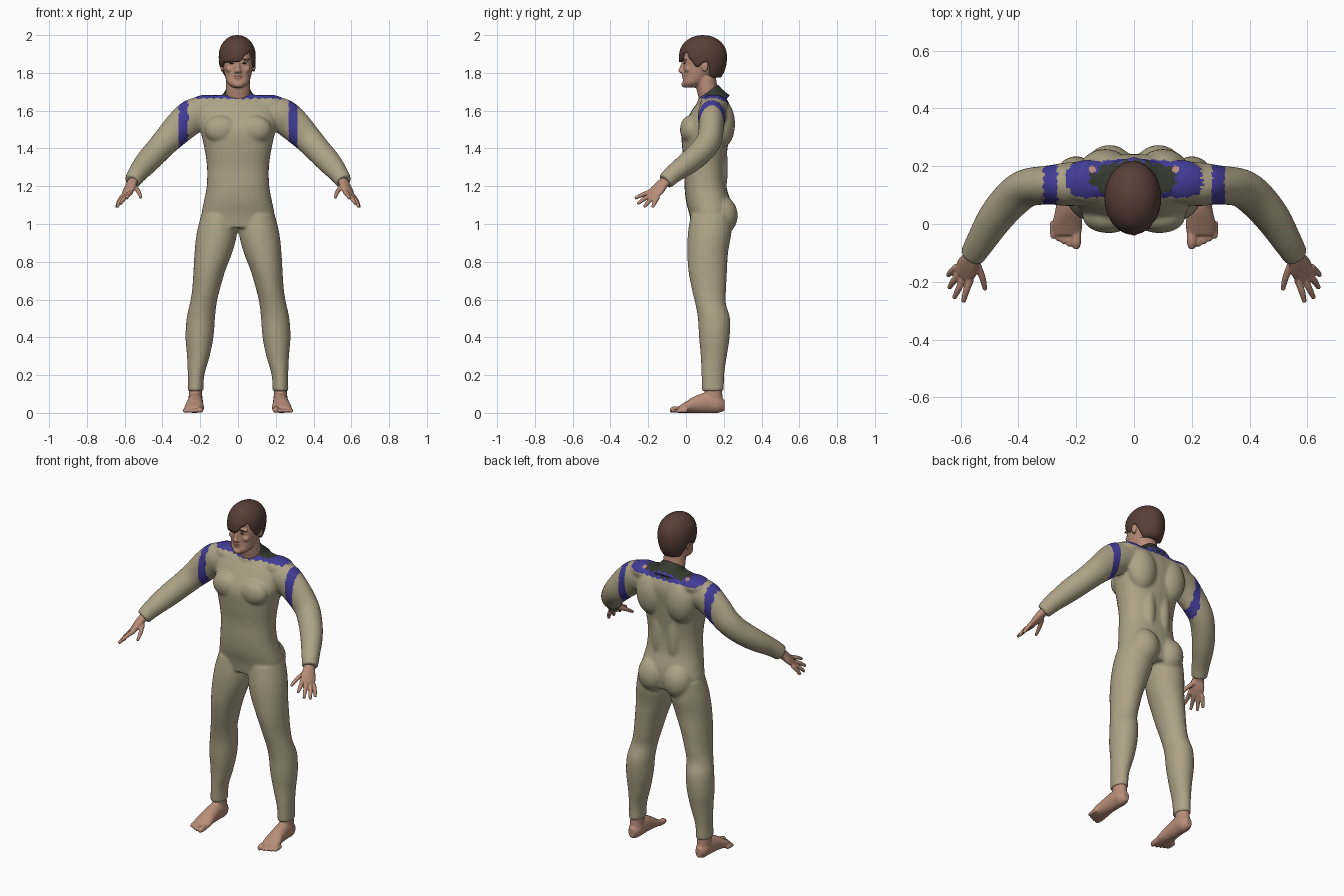
import bpy, bmesh, math
from mathutils import Vector, Matrix

cube = bpy.data.objects.get("Cube")
if cube:
    bpy.data.objects.remove(cube)

X, Y, Z = Vector((1, 0, 0)), Vector((0, 1, 0)), Vector((0, 0, 1))


def material(name, rgb):
    m = bpy.data.materials.new(name)
    m.use_nodes = True
    m.diffuse_color = (*rgb, 1)
    m.node_tree.nodes["Principled BSDF"].inputs["Base Color"].default_value = (*rgb, 1)
    return m


TAN = material("suit tan", (0.42, 0.365, 0.24))
BLUE = material("trim blue", (0.055, 0.045, 0.31))
GREEN = material("collar dark green", (0.036, 0.042, 0.028))
SKIN = material("skin", (0.48, 0.265, 0.19))
HAIR = material("hair brown", (0.1, 0.05, 0.038))
LIP = material("lip", (0.36, 0.17, 0.13))


def spline(rings, steps=4):
    """Smooth in-between rings through the given ones."""
    r = [Vector(q) for q in rings]
    out = []
    for i in range(len(r) - 1):
        p0, p1, p2, p3 = r[max(i - 1, 0)], r[i], r[i + 1], r[min(i + 2, len(r) - 1)]
        for k in range(steps):
            t = k / steps
            out.append(p1 + (p2 - p0) * (t / 2) + (p0 * 2 - p1 * 5 + p2 * 4 - p3) * (t * t / 2)
                       + (p1 * 3 - p0 - p2 * 3 + p3) * (t ** 3 / 2))
    return out + [r[-1]]


def loft(bm, rings, side=X, axis=None, s=1, power=2.0, n=28):
    """Closed tube through rings (x, y, z, half width, half depth); s=-1 mirrors it."""
    rings = spline(rings)
    pts = [Vector(q[:3]) for q in rings]
    rows = []
    for i, q in enumerate(rings):
        t = axis or (pts[min(i + 1, len(pts) - 1)] - pts[max(i - 1, 0)])
        t = Vector(t).normalized()
        u = (side - t * side.dot(t)).normalized()
        v = t.cross(u)
        row = []
        for k in range(n):
            c, d = math.cos(math.tau * k / n), math.sin(math.tau * k / n)
            c = math.copysign(abs(c) ** (2 / power), c)
            d = math.copysign(abs(d) ** (2 / power), d)
            p = pts[i] + u * c * q[3] + v * d * q[4]
            row.append(bm.verts.new((p.x * s, p.y, p.z)))
        rows.append(row)
    for a, b in zip(rows, rows[1:]):
        for k in range(n):
            bm.faces.new((a[k], a[(k + 1) % n], b[(k + 1) % n], b[k]))
    bm.faces.new(rows[0])
    bm.faces.new(rows[-1])


def blob(bm, loc, size, s=1):
    m = Matrix.Translation((loc[0] * s, loc[1], loc[2])) @ Matrix.Diagonal((*size, 1))
    bmesh.ops.create_uvsphere(bm, u_segments=24, v_segments=14, radius=1, matrix=m)


def finish(name, bm, mats, voxel=0, smooth=0, rule=None):
    """Turn the volumes into one smooth skin and colour its faces by the rule."""
    bmesh.ops.recalc_face_normals(bm, faces=bm.faces)
    me = bpy.data.meshes.new(name)
    bm.to_mesh(me)
    bm.free()
    ob = bpy.data.objects.new(name, me)
    bpy.context.collection.objects.link(ob)
    if voxel:
        r = ob.modifiers.new("merge", 'REMESH')
        r.mode, r.voxel_size = 'VOXEL', voxel
        f = ob.modifiers.new("soften", 'SMOOTH')
        f.factor, f.iterations = 0.5, smooth
        dg = bpy.context.evaluated_depsgraph_get()
        me = bpy.data.meshes.new_from_object(ob.evaluated_get(dg))
        ob.modifiers.clear()
        ob.data = me
    me.materials.clear()
    for m in mats:
        me.materials.append(m)
    for p in me.polygons:
        p.use_smooth = True
        p.material_index = rule(p.center) if rule else 0
    return ob


# Suit: torso, muscles, collar, legs and sleeves
bm = bmesh.new()
loft(bm, [(0, .13, .98, .165, .1), (0, .13, 1.05, .192, .112), (0, .118, 1.12, .18, .118),
          (0, .103, 1.2, .166, .111), (0, .1, 1.3, .164, .109), (0, .1, 1.4, .178, .12),
          (0, .105, 1.5, .2, .128), (0, .13, 1.58, .212, .112), (0, .143, 1.64, .2, .085),
          (0, .147, 1.682, .15, .05)], axis=Z, power=2.3)
loft(bm, [(0, .165, 1.63, .115, .085), (0, .135, 1.67, .085, .072), (0, .115, 1.7, .07, .068)],
     axis=Vector((0, -.59, .81)))
for s in (1, -1):
    blob(bm, (.088, .025, 1.5), (.09, .057, .075), s)
    blob(bm, (.1, .185, 1.53), (.09, .075, .13), s)
    blob(bm, (.05, .16, 1.3), (.05, .062, .22), s)
    blob(bm, (.085, .185, 1.045), (.088, .089, .105), s)
    blob(bm, (.16, .148, 1.635), (.1, .075, .05), s)
    loft(bm, [(.1, .135, 1.05, .095, .11), (.112, .125, .95, .107, .115), (.13, .115, .85, .1, .108),
              (.152, .115, .75, .084, .102), (.17, .122, .65, .073, .09), (.184, .13, .58, .071, .081),
              (.197, .148, .5, .075, .085), (.204, .15, .4, .074, .081), (.21, .147, .3, .06, .069),
              (.222, .142, .2, .044, .06), (.225, .142, .115, .042, .058)], axis=Z, s=s)
    loft(bm, [(.13, .145, 1.585, .07, .07), (.22, .138, 1.58, .076, .09), (.29, .135, 1.53, .068, .088),
              (.37, .125, 1.45, .066, .075), (.425, .085, 1.39, .066, .068), (.48, .02, 1.33, .06, .064),
              (.53, -.06, 1.27, .05, .052), (.56, -.11, 1.225, .045, .043)], side=Y, s=s)


def suit_rule(c):
    ax = abs(c.x)
    jag = .005 * math.sin(c.x * 160) + .004 * math.sin(c.y * 230)
    if .268 < ax + jag * .6 < .314 and c.z > 1.35:
        return 1
    if c.z > 1.6 and math.hypot(ax - .145, c.y - .19) < .012:
        return 3
    if c.z > 1.655 and (c.x / .15) ** 2 + ((c.y - .155) / .065) ** 2 < 1 + jag * 20:
        return 2
    if c.z > 1.664 + jag * .6 - .35 * max(0, c.y - .16) and ax < .238 + jag:
        return 1
    return 0


finish("body_suit", bm, [TAN, BLUE, GREEN, SKIN], .008, 5, suit_rule)

# Head with neck, nose, brow, lips, chin and ears
bm = bmesh.new()
loft(bm, [(0, .022, 1.722, .03, .03), (0, .037, 1.745, .056, .055), (0, .057, 1.78, .068, .07),
          (0, .075, 1.83, .078, .089), (0, .085, 1.88, .082, .1), (0, .087, 1.93, .078, .098),
          (0, .09, 1.975, .04, .05)], axis=Z, power=2.2)
loft(bm, [(0, .135, 1.63, .066, .058), (0, .115, 1.7, .065, .056), (0, .1, 1.78, .062, .058)], axis=Z)
loft(bm, [(0, -.012, 1.862, .009, .008), (0, -.02, 1.83, .011, .013), (0, -.027, 1.808, .015, .014),
          (0, -.017, 1.797, .013, .006)], axis=Z)
blob(bm, (0, -.008, 1.738), (.024, .016, .016))
blob(bm, (0, -.012, 1.785), (.024, .011, .006))
blob(bm, (0, -.01, 1.772), (.02, .011, .006))
for s in (1, -1):
    blob(bm, (.034, -.002, 1.872), (.03, .014, .008), s)
    blob(bm, (.042, .012, 1.82), (.024, .02, .02), s)
    blob(bm, (.012, -.018, 1.805), (.009, .01, .008), s)
    blob(bm, (.084, .1, 1.835), (.009, .018, .03), s)
finish("head", bm, [SKIN, LIP], .0045, 3,
       lambda c: int(abs(c.x) < .022 and c.y < -.012 and 1.768 < c.z < 1.79))

# Eyes and eyebrows
for s, label in ((1, "left"), (-1, "right")):
    bm = bmesh.new()
    blob(bm, (.033, -.009, 1.851), (.013, .0045, .0035), s)
    finish(label + "_eye", bm, [GREEN])
    bm = bmesh.new()
    blob(bm, (.036, -.014, 1.873), (.021, .0048, .0035), s)
    finish(label + "_eyebrow", bm, [HAIR])

# Hair: a dome whose lower edge follows a hairline, swept across the forehead
HAIRLINE = [(-180, 1.775), (-128, 1.775), (-98, 1.86), (-74, 1.83), (-50, 1.855), (5, 1.858),
            (30, 1.9), (45, 1.915), (58, 1.87), (74, 1.83), (98, 1.86), (128, 1.775), (180, 1.775)]


def hairline(a):
    for (a0, z0), (a1, z1) in zip(HAIRLINE, HAIRLINE[1:]):
        if a <= a1:
            t = (a - a0) / (a1 - a0)
            return z0 + (z1 - z0) * t * t * (3 - 2 * t)


bm = bmesh.new()
crown = bm.verts.new((-.004, .09, 2))
cols, steps = 72, 16
columns = []
for i in range(cols):
    deg = -180 + 360 * i / cols
    a, low = math.radians(deg), hairline(deg)
    col = []
    for k in range(1, steps + 2):
        f = min(k / steps, 1)
        z = 2 - (2 - low) * f ** 1.7
        h = (z - 1.885) / (.115 if z > 1.885 else .16)
        r = max(0, 1 - abs(h) ** 2.2) ** .5 * (.72 if k > steps else 1)
        col.append(bm.verts.new((-.004 + .098 * r * math.sin(a), .09 - .127 * r * math.cos(a), z)))
    columns.append(col)
for i, a in enumerate(columns):
    b = columns[(i + 1) % cols]
    bm.faces.new((crown, a[0], b[0]))
    for k in range(steps):
        bm.faces.new((a[k], a[k + 1], b[k + 1], b[k]))
finish("hair", bm, [HAIR])

# Hands: palm, four fingers and a thumb
FINGERS = [((.565, -.19, 1.17), (.582, -.235, 1.153), (.59, -.27, 1.135)),
           ((.585, -.18, 1.155), (.606, -.222, 1.132), (.623, -.257, 1.106)),
           ((.602, -.167, 1.148), (.625, -.198, 1.118), (.64, -.222, 1.09)),
           ((.612, -.148, 1.147), (.632, -.165, 1.115), (.643, -.178, 1.088)),
           ((.545, -.135, 1.195), (.525, -.185, 1.168), (.515, -.228, 1.14))]
across = Vector((.05, .045, -.025))
for s, label in ((1, "left"), (-1, "right")):
    bm = bmesh.new()
    loft(bm, [(.55, -.09, 1.235, .032, .026), (.562, -.12, 1.215, .033, .024),
              (.577, -.15, 1.182, .043, .021), (.593, -.178, 1.152, .039, .014)], side=across, s=s)
    for base, mid, tip in FINGERS:
        loft(bm, [(*base, .013, .013), (*mid, .0115, .0115), (*tip, .008, .008)], s=s, n=12)
    finish(label + "_hand", bm, [SKIN], .004, 3)

# Feet: ankle, sole and five toes
for s, label in ((1, "left"), (-1, "right")):
    bm = bmesh.new()
    loft(bm, [(.225, .145, .03, .038, .055), (.225, .145, .09, .036, .048), (.225, .143, .15, .034, .046)],
         axis=Z, s=s)
    loft(bm, [(.225, .204, .04, .018, .028), (.225, .17, .048, .037, .048), (.225, .12, .055, .04, .055),
              (.228, .05, .045, .044, .045), (.231, 0, .03, .052, .03), (.231, -.04, .017, .048, .017)],
         axis=-Y, s=s)
    for i in range(5):
        big = i == 0
        x, tip, r = (.2, -.086, .017) if big else (.206 + .0185 * i, -.087 + .009 * i, .0115)
        loft(bm, [(x, tip + .06, r + .002, r, r), (x, tip + .02, r, r, r), (x, tip, r * .8, r * .6, r * .6)],
             axis=-Y, s=s, n=12)
    finish(label + "_foot", bm, [SKIN], .0045, 3)
